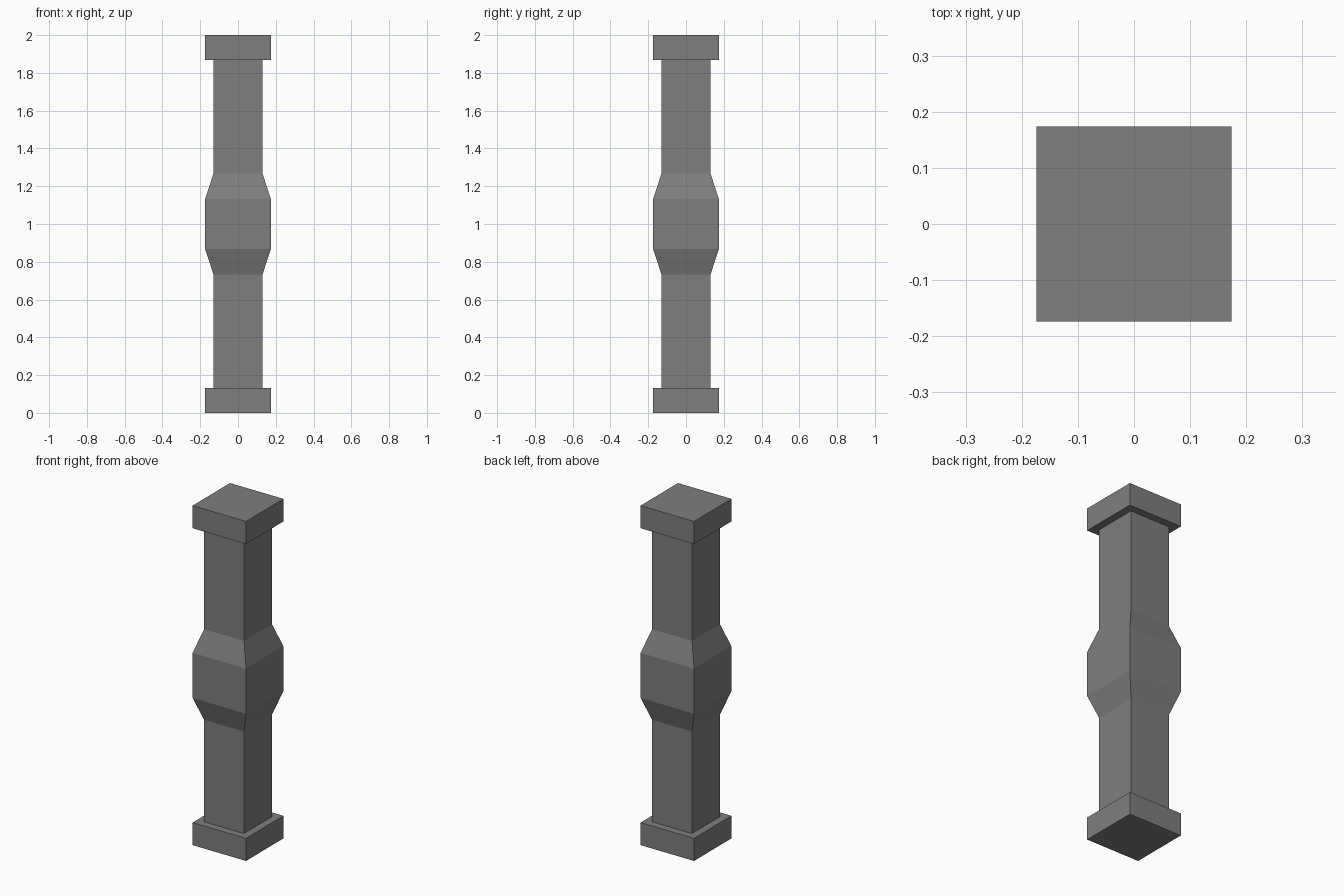
import bpy
import bmesh

cube = bpy.data.objects.get("Cube")
if cube:
    bpy.data.objects.remove(cube, do_unlink=True)

# Stone grey material
grey = bpy.data.materials.new("stone_grey")
grey.use_nodes = True
colour = (0.21, 0.21, 0.21, 1)
grey.diffuse_color = colour
grey.node_tree.nodes["Principled BSDF"].inputs["Base Color"].default_value = colour

WIDE, NARROW = 0.174, 0.13  # half widths


def square_loft(name, profile):
    """Stack square rings of (half width, height) into a closed solid."""
    bm = bmesh.new()
    rings = [[bm.verts.new((sx * w, sy * w, z))
              for sx, sy in ((-1, -1), (1, -1), (1, 1), (-1, 1))]
             for w, z in profile]
    bm.faces.new(rings[0][::-1])
    bm.faces.new(rings[-1])
    for low, high in zip(rings, rings[1:]):
        for i in range(4):
            j = (i + 1) % 4
            bm.faces.new((low[i], low[j], high[j], high[i]))
    mesh = bpy.data.meshes.new(name)
    bm.to_mesh(mesh)
    bm.free()
    mesh.materials.append(grey)
    obj = bpy.data.objects.new(name, mesh)
    bpy.context.collection.objects.link(obj)
    return obj


# One continuous post: base block, shaft, flared middle, shaft, top block
lower_half = [(WIDE, 0), (WIDE, 0.133), (NARROW, 0.133),
              (NARROW, 0.733), (WIDE, 0.867)]
upper_half = [(w, 2 - z) for w, z in reversed(lower_half)]
square_loft("post", lower_half + upper_half)
